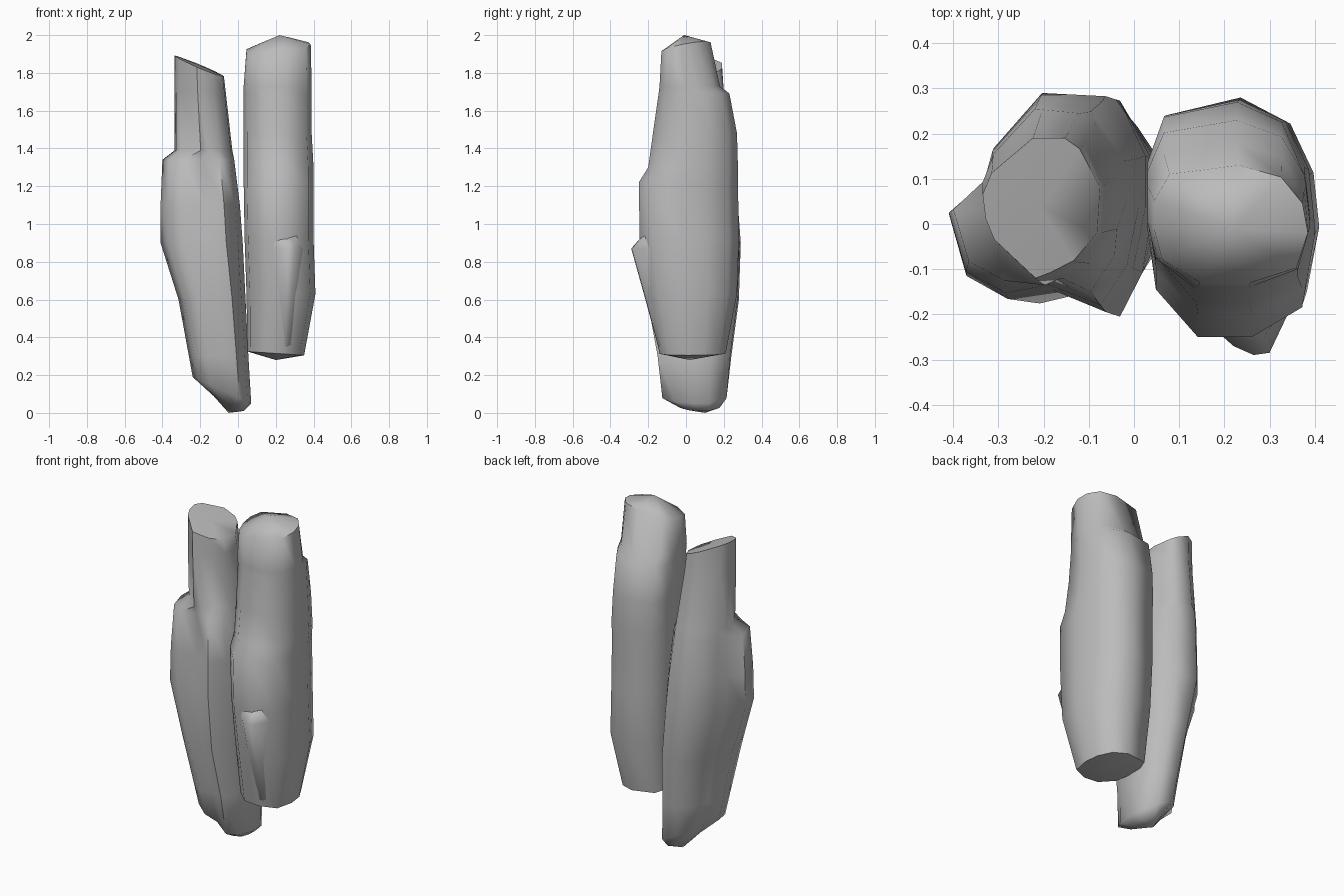
import bpy, bmesh, math

cube = bpy.data.objects.get("Cube")
if cube:
    bpy.data.objects.remove(cube, do_unlink=True)

stone = bpy.data.materials.new("grey stone")
stone.use_nodes = True
grey = (0.5, 0.5, 0.5, 1)
stone.diffuse_color = grey
stone.node_tree.nodes["Principled BSDF"].inputs["Base Color"].default_value = grey


def loft(name, sections, top, bottom):
    """Skin sections (outline, z, x0, x1, y0, y1, tilt_x, tilt_y) and close
    both ends with a fan around a centre point."""
    bm = bmesh.new()
    rings = []
    for outline, z, x0, x1, y0, y1, tx, ty in sections:
        cx, cy, rx, ry = (x0 + x1) / 2, (y0 + y1) / 2, (x1 - x0) / 2, (y1 - y0) / 2
        rings.append([bm.verts.new((cx + u * rx, cy + v * ry, z + u * tx + v * ty))
                      for u, v in outline])
    n = len(rings[0])
    for a, b in zip(rings, rings[1:]):
        for i in range(n):
            j = (i + 1) % n
            bm.faces.new((a[i], b[i], b[j], a[j]))
    for ring, tip in ((rings[0], top), (rings[-1], bottom)):
        centre = bm.verts.new(tip)
        for i in range(n):
            bm.faces.new((ring[i], ring[(i + 1) % n], centre))
    bmesh.ops.recalc_face_normals(bm, faces=bm.faces)
    mesh = bpy.data.meshes.new(name)
    bm.to_mesh(mesh)
    bm.free()
    mesh.materials.append(stone)
    obj = bpy.data.objects.new(name, mesh)
    bpy.context.collection.objects.link(obj)
    bpy.ops.object.select_all(action='DESELECT')
    obj.select_set(True)
    bpy.context.view_layer.objects.active = obj
    bpy.ops.object.shade_smooth_by_angle(angle=math.radians(62))


# Irregular outlines, in units of half width and half depth
broad = [(-1, -.1), (-.9, -.6), (-.4, -1), (.25, -1), (.85, -.75), (1, -.15),
         (.93, .35), (.65, .8), (.1, 1), (-.8, .85), (-1, .4)]
slim = [(-1, .2), (-.95, -.15), (-.8, -.45), (-.1, -1), (.15, -.92), (.55, -.75),
        (.95, -.35), (1, .3), (.65, .85), (.4, 1), (-.15, 1), (-.85, .5)]
ledged = [(-.63, .2), (-1, -.1), (-.82, -.67), (-.4, -.88), (.06, -.8), (.6, -1),
          (.88, -.6), (1, -.05), (1, .43), (.6, .97), (-.05, 1), (-.54, .5)]
chip = [(-2.5, 1), (-.7, -.6), (.2, -1), (.9, -.9), (1.8, 1)]

# Tall upright rock
loft("tall_rock", [
    (broad, 1.935, .045, .385, -.13, .13, .02, .025),
    (broad, 1.73, .03, .39, -.14, .18, 0, 0),
    (broad, 1.69, .03, .39, -.145, .23, 0, 0),
    (broad, 1.48, .03, .39, -.175, .27, 0, 0),
    (broad, 1.3, .03, .4, -.2, .275, 0, 0),
    (broad, 1.22, .03, .4, -.25, .275, 0, 0),
    (broad, .92, .035, .4, -.245, .28, 0, 0),
    (broad, .63, .045, .41, -.21, .27, 0, 0),
    (broad, .315, .05, .35, -.14, .21, -.01, 0)],
    (.22, -.01, 2.0), (.2, .02, .28))

# Protruding chip on the tall rock
loft("tall_rock_chip", [
    (chip, .93, .21, .29, -.255, -.2, 0, .02),
    (chip, .87, .205, .305, -.29, -.19, 0, 0),
    (chip, .6, .205, .29, -.215, -.15, 0, 0),
    (chip, .36, .22, .27, -.15, -.12, 0, 0)],
    (.25, -.22, .95), (.25, -.13, .34))

# Shorter leaning rock, slim above and widening to a ledge on its outer side
loft("leaning_rock", [
    (slim, 1.835, -.335, -.075, -.12, .19, -.055, .01),
    (slim, 1.7, -.335, -.065, -.125, .2, 0, 0),
    (slim, 1.39, -.335, -.03, -.135, .245, 0, 0),
    (ledged, 1.34, -.4, -.02, -.15, .255, 0, 0),
    (ledged, 1.1, -.41, .01, -.18, .275, 0, 0),
    (ledged, .9, -.41, .025, -.195, .29, 0, 0),
    (ledged, .6, -.315, .04, -.205, .28, 0, 0),
    (ledged, .3, -.26, .055, -.15, .24, 0, 0),
    (ledged, .12, -.24, .07, -.125, .22, -.07, 0),
    (ledged, .05, -.13, .03, -.03, .18, -.04, 0)],
    (-.205, .035, 1.84), (-.05, .1, 0))
